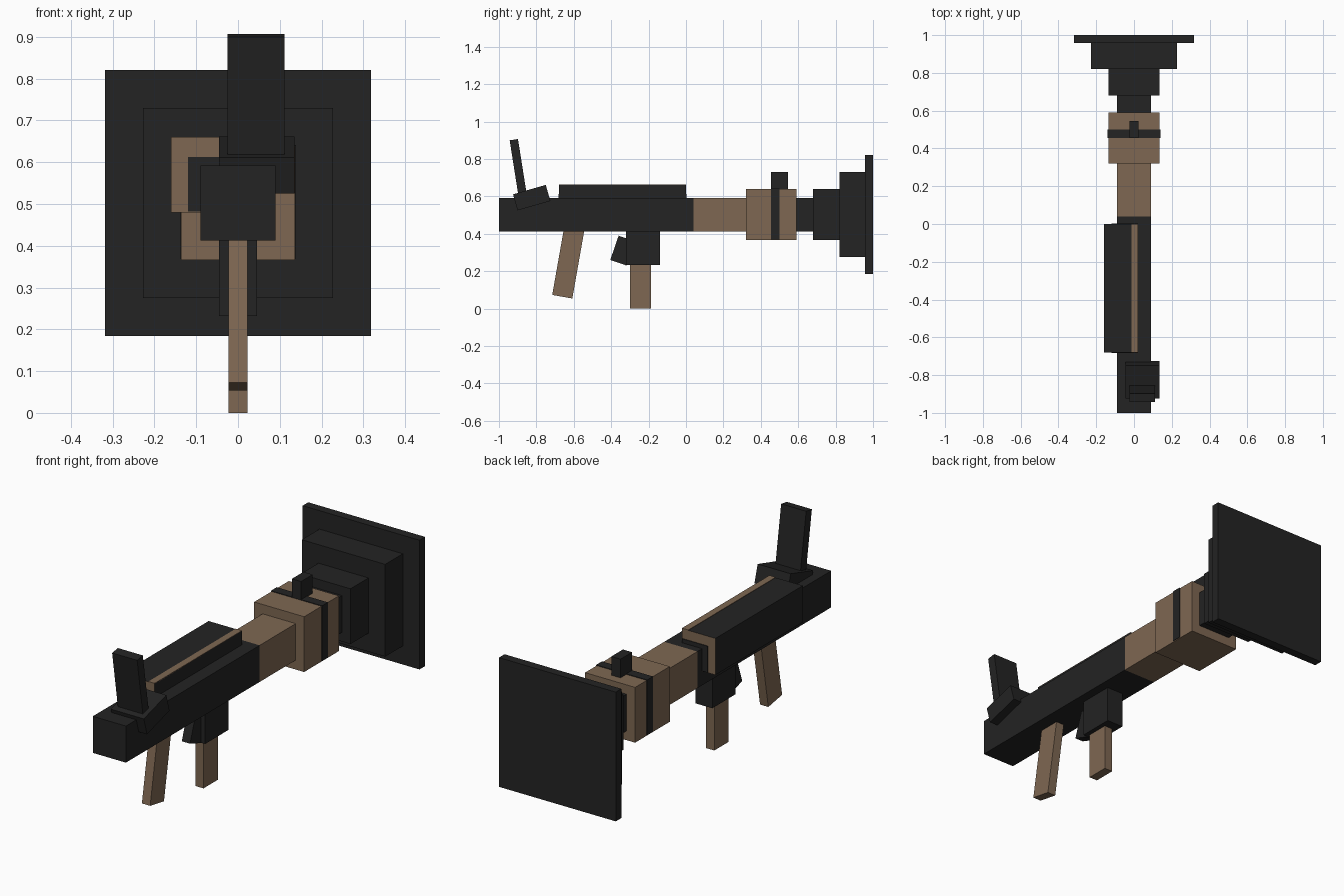
import bpy
import bmesh
import math
from mathutils import Matrix

cube = bpy.data.objects.get("Cube")
if cube:
    bpy.data.objects.remove(cube, do_unlink=True)


def make_material(name, color):
    mat = bpy.data.materials.new(name)
    mat.use_nodes = True
    mat.diffuse_color = color
    mat.node_tree.nodes["Principled BSDF"].inputs["Base Color"].default_value = color
    return mat


black = make_material("matte_black", (0.017, 0.017, 0.017, 1))
brown = make_material("wood_brown", (0.21, 0.137, 0.085, 1))


def add_box(name, size, center, mat, tilt=0):
    """Box with its size and centre; tilt turns it about the x axis in degrees."""
    bm = bmesh.new()
    bmesh.ops.create_cube(bm, size=1, matrix=Matrix.Diagonal((*size, 1)))
    mesh = bpy.data.meshes.new(name)
    bm.to_mesh(mesh)
    bm.free()
    mesh.materials.append(mat)
    obj = bpy.data.objects.new(name, mesh)
    obj.location = center
    obj.rotation_euler.x = math.radians(tilt)
    bpy.context.collection.objects.link(obj)
    return obj


def span_box(name, xs, ys, zs, mat):
    """Box given by its limits on each axis."""
    spans = (xs, ys, zs)
    return add_box(name, [b - a for a, b in spans], [(a + b) / 2 for a, b in spans], mat)


AXIS_Z = 0.502


def tube_section(name, half, y0, y1, mat):
    """Square section centred on the long axis."""
    return span_box(name, (-half, half), (y0, y1), (AXIS_Z - half, AXIS_Z + half), mat)


# Square tube, wooden sleeve and stepped rear flare
for name, half, y0, y1, mat in (
    ("front_tube", 0.09, -1.0, 0.04, black),
    ("wood_sleeve", 0.09, 0.04, 0.32, brown),
    ("wood_block", 0.136, 0.32, 0.59, brown),
    ("rear_neck", 0.09, 0.59, 0.68, black),
    ("flare_inner", 0.136, 0.68, 0.82, black),
    ("flare_middle", 0.227, 0.82, 0.957, black),
    ("flare_plate", 0.318, 0.957, 1.0, black),
):
    tube_section(name, half, y0, y1, mat)

# Strap over the wooden block and the small rear post
span_box("block_strap", (-0.139, 0.139), (0.455, 0.5), (0.37, 0.641), black)
span_box("rear_post", (-0.025, 0.025), (0.455, 0.545), (0.6, 0.73), black)

# Side housing: black along its length, brown at the ends
housing = span_box("side_housing", (-0.16, 0.022), (-0.68, 0.0), (0.48, 0.66), brown)
housing.data.materials.append(black)
for face in housing.data.polygons:
    face.material_index = 0 if abs(face.normal.y) > 0.5 else 1
span_box("housing_top_strip", (-0.012, 0.022), (-0.68, 0.0), (0.658, 0.662), brown)
for name, y in (("housing_front_inset", -0.68), ("housing_rear_inset", 0.0)):
    span_box(name, (-0.12, 0.02), (y - 0.003, y + 0.003), (0.482, 0.612), black)

# Tilted sight base and upright blade
add_box("sight_base", (0.18, 0.182, 0.089), (0.045, -0.825, 0.593), black, 16)
add_box("sight_blade", (0.136, 0.045, 0.34), (0.043, -0.894, 0.735), black, 9)

# Grips under the tube
add_box("rear_grip", (0.045, 0.109, 0.42), (0, -0.625, 0.27), brown, -10)
span_box("grip_mount", (-0.045, 0.045), (-0.32, -0.14), (0.232, 0.42), black)
add_box("mount_trigger", (0.045, 0.09, 0.137), (0, -0.34, 0.31), black, -19)
span_box("front_grip", (-0.0225, 0.0225), (-0.3, -0.188), (0.0, 0.24), brown)
